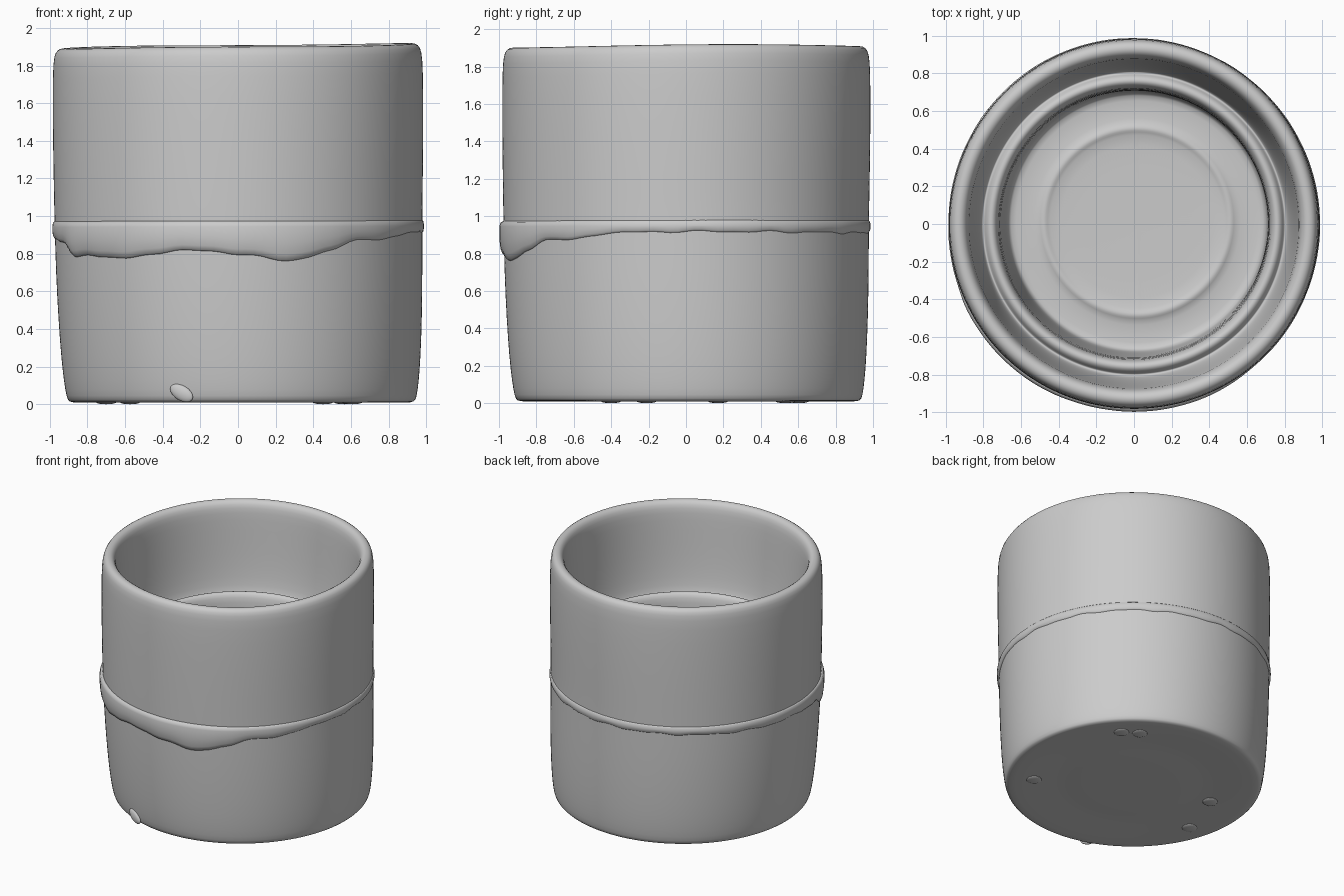
import bpy, bmesh, math

if "Cube" in bpy.data.objects:
    bpy.data.objects.remove(bpy.data.objects["Cube"])

SEG = 144


def warp(x, y, z):
    """Hand-thrown irregularity: shifted foot and a slightly tilted rim."""
    foot = 0.02 * max(0.0, 1 - z / 0.9)
    up = min(1.0, max(0.0, z / 1.9)) ** 2
    a = math.atan2(y, x)
    wob = 1 + 0.002 * math.sin(3 * a + 2 * z)
    return (x * wob + foot, y * wob + foot * 0.8,
            z + up * (0.012 * x + 0.006 * y + 0.003 * math.sin(3 * a + 1)))


def lathe(name, profile_at, closed=False, subdiv=0):
    """Revolve a profile that may change with the angle in degrees."""
    bm = bmesh.new()
    rings = []
    for i in range(SEG):
        a = 2 * math.pi * i / SEG
        rings.append([bm.verts.new(warp(r * math.cos(a), r * math.sin(a), z))
                      for r, z in profile_at(math.degrees(a))])
    n = len(rings[0])
    for i in range(SEG):
        p, q = rings[i], rings[(i + 1) % SEG]
        for j in range(n if closed else n - 1):
            k = (j + 1) % n
            bm.faces.new((p[j], q[j], q[k], p[k]))
    bmesh.ops.remove_doubles(bm, verts=bm.verts, dist=1e-5)
    bmesh.ops.recalc_face_normals(bm, faces=bm.faces)
    for f in bm.faces:
        f.smooth = True
    me = bpy.data.meshes.new(name)
    bm.to_mesh(me)
    bm.free()
    ob = bpy.data.objects.new(name, me)
    bpy.context.collection.objects.link(ob)
    if subdiv:
        m = ob.modifiers.new("smooth", 'SUBSURF')
        m.levels = m.render_levels = subdiv
    return ob


# Pot body: underside, outer wall, rim, inner ledge, well and floor
BODY = [(0, .012), (.30, .012), (.45, .014), (.50, .02), (.70, .012),
        (.88, .008), (.918, .012), (.93, .035), (.943, .12), (.955, .25),
        (.966, .45), (.974, .7), (.977, .97), (.981, 1.2), (.985, 1.5),
        (.984, 1.78), (.977, 1.865), (.96, 1.897), (.93, 1.908),
        (.90, 1.897), (.88, 1.86), (.872, 1.78), (.86, 1.6), (.845, 1.4),
        (.825, 1.25), (.808, 1.20), (.797, 1.203), (.785, 1.235),
        (.76, 1.25), (.735, 1.235), (.72, 1.19), (.712, 1.05),
        (.703, .6), (.697, .22), (.685, .16), (.66, .15), (.53, .15),
        (.515, .163), (.495, .17), (.475, .163), (.46, .15), (0, .15)]
lathe("pot_body", lambda d: BODY, subdiv=1)

# Glaze band: angle -> height of the lower, dripping edge
DRIP = [(0, .91), (60, .905), (120, .91), (180, .89), (198, .86), (208, .79),
        (235, .78), (252, .82), (270, .80), (285, .76), (300, .81),
        (310, .875), (322, .87), (335, .905), (360, .91)]


def glaze_profile(d):
    for (a0, z0), (a1, z1) in zip(DRIP, DRIP[1:]):
        if a0 <= d <= a1:
            t = (d - a0) / (a1 - a0)
            low = z0 + (z1 - z0) * t * t * (3 - 2 * t)
            break
    low += 0.004 * math.sin(math.radians(d * 17)) + 0.003 * math.sin(math.radians(d * 29))
    thick = 0.011 + 0.012 * min(1, max(0, (.91 - low) / .12))
    w, top = .976, .976
    h = top - low
    return [(w - .02, top - .008), (w, top), (w + thick * .7, top - .008),
            (w + thick, top - .03), (w + thick, low + h * .45),
            (w + thick * .75, low + h * .18), (w + thick * .3, low + .006),
            (w - .004, low), (w - .02, low + .01)]


lathe("glaze_band", glaze_profile, closed=True)

# Stilt marks on the underside
for i, (s, u) in enumerate([(-.02, .75), (.11, .72), (-.71, .12),
                            (.53, -.31), (.35, -.67)]):
    bpy.ops.mesh.primitive_uv_sphere_add(
        segments=20, ring_count=10, radius=1,
        location=((u - s) * .707 + .02, (u + s) * .707 + .016, .012))
    ob = bpy.context.object
    ob.name = f"stilt_mark_{i + 1}"
    ob.scale = (.055, .055, .012)
    bpy.ops.object.shade_smooth()

# Small glaze blemish near the foot
bpy.ops.mesh.primitive_uv_sphere_add(segments=20, ring_count=10, radius=1,
                                     location=(-.30, -.868, .06))
ob = bpy.context.object
ob.name = "foot_blemish"
ob.scale = (.07, .02, .04)
ob.rotation_euler = (0, .5, -.33)
bpy.ops.object.shade_smooth()
